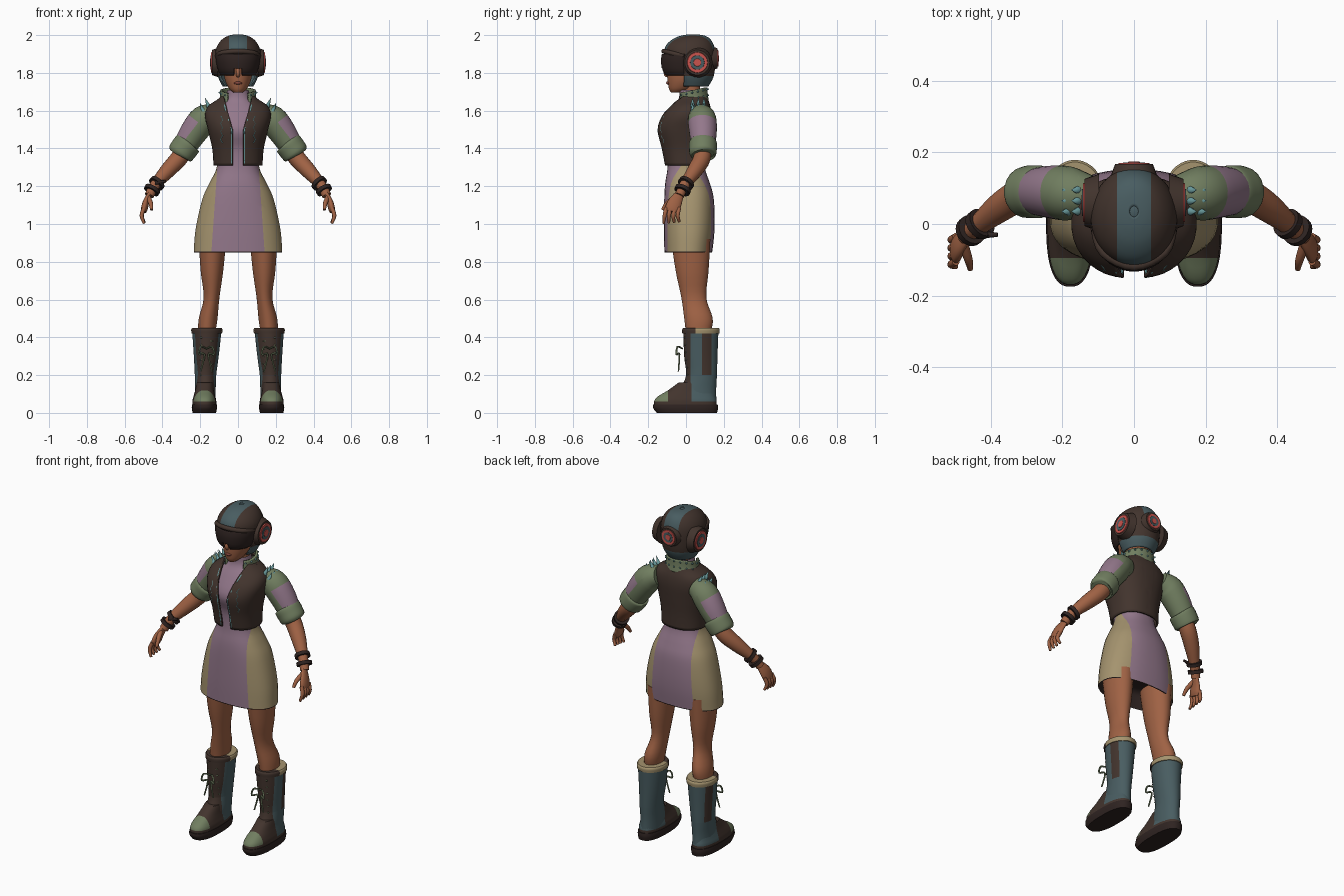
import bpy
import bmesh
from math import cos, sin, pi, copysign
from mathutils import Vector, Matrix
from mathutils.bvhtree import BVHTree

if "Cube" in bpy.data.objects:
    bpy.data.objects.remove(bpy.data.objects["Cube"])


def material(name, red, green, blue):
    mat = bpy.data.materials.new(name)
    color = [(c / 255) ** 2.2 for c in (red, green, blue)] + [1]
    mat.use_nodes = True
    mat.diffuse_color = color
    mat.node_tree.nodes["Principled BSDF"].inputs["Base Color"].default_value = color
    return mat


brown = material("leather brown", 68, 55, 49)
dark = material("dark leather", 50, 40, 38)
teal = material("slate teal", 74, 93, 97)
sage = material("sage green", 112, 125, 96)
pink = material("dusty pink", 146, 119, 138)
tan = material("tan cloth", 163, 146, 110)
skin = material("skin", 158, 98, 70)
red = material("signal red", 200, 84, 78)
metal = material("pale teal metal", 102, 148, 150)
lips = material("lip tint", 130, 72, 62)


def finish(name, bm, mats, rule=None, cuts=(), drop=None, mirror=False, thick=0, tilt=0):
    """Cut clean colour borders, assign materials, shade and link the part."""
    for point, normal in cuts:
        geom = bm.verts[:] + bm.edges[:] + bm.faces[:]
        bmesh.ops.bisect_plane(bm, geom=geom, plane_co=point, plane_no=normal)
    if drop:
        gone = [f for f in bm.faces if drop(f.calc_center_median())]
        bmesh.ops.delete(bm, geom=gone, context='FACES')
    bmesh.ops.recalc_face_normals(bm, faces=bm.faces[:])
    for face in bm.faces:
        if rule:
            face.material_index = int(rule(face.calc_center_median()))
    for vert in bm.verts:
        vert.co.z += tilt * vert.co.y
    mesh = bpy.data.meshes.new(name)
    bm.to_mesh(mesh)
    bm.free()
    obj = bpy.data.objects.new(name, mesh)
    bpy.context.collection.objects.link(obj)
    for mat in mats:
        mesh.materials.append(mat)
    bpy.ops.object.select_all(action='DESELECT')
    obj.select_set(True)
    bpy.context.view_layer.objects.active = obj
    bpy.ops.object.shade_smooth_by_angle(angle=pi / 4)
    if thick:
        shell = obj.modifiers.new("thickness", 'SOLIDIFY')
        shell.thickness, shell.offset = thick, 0
    if mirror:
        obj.modifiers.new("mirror", 'MIRROR')
    return obj


def dense(rows, k=4):
    """Smooth interpolation between profile rows."""
    pad = [rows[0], *rows, rows[-1]]
    out = []
    for four in zip(pad, pad[1:], pad[2:], pad[3:]):
        for t in (i / k for i in range(k)):
            out.append([q + t * (r - p + t * (2 * p - 5 * q + 4 * r - s + t * (3 * (q - r) + s - p))) / 2
                        for p, q, r, s in zip(*four)])
    return out + [rows[-1]]


def loft(name, rings, mats, n, caps, power=1, **options):
    bm = bmesh.new()
    loops = []
    for centre, u, v in rings:
        loop = []
        for i in range(n):
            a = 2 * pi * (i + 0.5) / n
            c, s = (copysign(abs(w) ** power, w) for w in (cos(a), sin(a)))
            loop.append(bm.verts.new(centre + u * c + v * s))
        loops.append(loop)
    for low, high in zip(loops, loops[1:]):
        for i in range(n):
            j = (i + 1) % n
            bm.faces.new((low[i], low[j], high[j], high[i]))
    if caps:
        bm.faces.new(loops[0])
        bm.faces.new(loops[-1])
    return finish(name, bm, mats, **options)


def stack(name, rows, *mats, n=36, caps=True, **options):
    """Level rings; each row is height, half width, front y, back y, centre x."""
    full = [tuple(r) + (0,) * (5 - len(r)) for r in rows]
    rings = [(Vector((x, (f + b) / 2, z)), Vector((w, 0, 0)), Vector((0, (b - f) / 2, 0)))
             for z, w, f, b, x in dense(full)]
    return loft(name, rings, mats, n, caps, **options)


def limb(name, points, *mats, n=16, ref=(1, 0, 0), flat=1, k=4, **options):
    """Tube along a path; each point is x, y, z, radius."""
    path = dense([tuple(p) for p in points], k)
    rings = []
    for i, p in enumerate(path):
        along = Vector(path[min(i + 1, len(path) - 1)][:3]) - Vector(path[max(i - 1, 0)][:3])
        u = along.cross(Vector(ref)).normalized()
        v = along.cross(u).normalized()
        rings.append((Vector(p[:3]), u * p[3], v * p[3] * flat))
    return loft(name, rings, mats, n, True, **options)


def cones(name, spots, r1, r2, depth, mat, n=24, **options):
    """Discs, studs or spikes, each at a centre along an axis."""
    bm = bmesh.new()
    for centre, axis in spots:
        turn = Vector(axis).to_track_quat('Z', 'Y').to_matrix().to_4x4()
        bmesh.ops.create_cone(bm, cap_ends=True, segments=n, radius1=r1, radius2=r2,
                              depth=depth, matrix=Matrix.Translation(centre) @ turn)
    return finish(name, bm, [mat], **options)


def on_front(obj, places, radius):
    """Project x, z places on to the front surface of a part."""
    mesh = obj.data
    tree = BVHTree.FromPolygons([v.co for v in mesh.vertices], [p.vertices for p in mesh.polygons])
    found = [tree.ray_cast(Vector((x, -1, z)), Vector((0, 1, 0)))[0] for x, z in places]
    return [(*p, radius) for p in found if p]


X, Y, Z = Vector((1, 0, 0)), Vector((0, 1, 0)), Vector((0, 0, 1))

# Dress with tan side panels and a dark lining
stack("dress", [(.855, .235, -.115, .14), (.95, .228, -.117, .15), (1.05, .21, -.117, .152),
                (1.15, .183, -.115, .145), (1.22, .15, -.11, .125), (1.3, .113, -.098, .1),
                (1.4, .11, -.1, .1), (1.5, .135, -.13, .11), (1.6, .125, -.08, .11),
                (1.66, .07, -.04, .09), (1.71, .056, -.035, .075)], pink, tan, caps=False, power=.85,
      cuts=[((s * .12, 0, 1.15), (s, 0, .07)) for s in (1, -1)],
      rule=lambda c: abs(c.x) > .12 - .07 * (c.z - 1.15) and c.z < 1.32)
stack("skirt_lining", [(.85, .233, -.113, .138), (.87, .231, -.113, .14), (.95, .2, -.1, .13),
                       (.96, .02, 0, .05)], dark, caps=False, power=.85)

# Open vest
vest = stack("vest", [(1.31, .125, -.108, .115), (1.4, .132, -.125, .118), (1.5, .155, -.147, .126),
                      (1.57, .17, -.125, .13), (1.62, .155, -.085, .125), (1.66, .1, -.05, .112),
                      (1.69, .075, -.035, .1)], brown, caps=False, power=.85, thick=.01,
             cuts=[(X * s * .028, X) for s in (1, -1)] + [((s * .028, 0, 1.5), (s, 0, -.27)) for s in (1, -1)],
             drop=lambda c: c.y < 0 and abs(c.x) < .028 + max(0, .27 * (c.z - 1.5)))
edge = [(.034, 1.32 + .03 * i) for i in range(7)] + [(.05, 1.55), (.065, 1.6), (.072, 1.63)]
limb("front_zips", on_front(vest, edge, .006), metal, n=8, k=2, mirror=True)
pocket = [(.08 + .01 * (i % 2), 1.43 + .02 * i) for i in range(8)]
limb("chest_zips", on_front(vest, pocket, .006), metal, n=8, k=2, mirror=True)

# Studded collar and shoulder spikes
stack("collar", [(1.625, .1, -.04, .115), (1.66, .09, -.045, .11), (1.7, .088, -.045, .108)], sage,
      caps=False, thick=.012, tilt=.22, cuts=[(X * .055, X), (X * -.055, X)],
      drop=lambda c: c.y < 0 and abs(c.x) < .055)
studs = []
for i in range(13):
    a = pi * (i - 2) / 8
    for z in (1.655, 1.688):
        studs.append(((.094 * cos(a), .033 + .08 * sin(a), z), (cos(a), sin(a), 0)))
cones("collar_studs", studs, .009, .003, .016, metal, n=8, tilt=.22)
spikes = [((x, y, 1.81 - x), (.4, 0, 1)) for x in (.165, .192) for y in (.035, .065, .095)]
cones("shoulder_spikes", spikes, .013, 0, .055, metal, n=8, mirror=True)

# Sleeves with a pink outer patch, and rolled cuffs
across, outward = Vector((.61, 0, -.79)), Vector((.79, 0, .61))
start, middle = Vector((.2, 0, 1.53)), Vector((.245, 0, 1.493))
limb("sleeves", [(.12, .08, 1.58, .055), (.18, .085, 1.555, .075), (.235, .09, 1.485, .073),
                 (.285, .09, 1.405, .062)], sage, pink, n=24, mirror=True,
     cuts=[(start, across), (middle, outward)],
     rule=lambda c: (c - start).dot(across) > 0 and (c - middle).dot(outward) > 0)
limb("sleeve_cuffs", [(.258, .09, 1.435, .06), (.264, .09, 1.428, .073), (.285, .09, 1.4, .074),
                      (.306, .088, 1.372, .07), (.31, .088, 1.366, .055)], sage, n=20, mirror=True)

# Arms, hands and bracelets
limb("forearms", [(.27, .09, 1.41, .045), (.315, .083, 1.345, .046), (.375, .045, 1.28, .041),
                  (.44, -.008, 1.205, .028), (.47, -.035, 1.15, .025)], skin, mirror=True)
limb("palms", [(.463, -.03, 1.165, .022), (.485, -.055, 1.12, .036), (.495, -.07, 1.085, .04),
               (.5, -.075, 1.065, .033)], skin, flat=.45, mirror=True)
for i, finger in enumerate(("index", "middle", "ring", "little")):
    y = -.105 + .023 * i
    limb(finger + "_fingers", [(.497, y, 1.085, .011), (.51, y - .008, 1.045, .011),
                               (.497, y - .014 + .005 * i, 1.003 + .003 * i, .007)], skin, n=10, mirror=True)
limb("thumbs", [(.475, -.06, 1.14, .014), (.462, -.1, 1.11, .012), (.457, -.125, 1.075, .008)],
     skin, n=10, mirror=True)
wrist = Vector((.6, -.48, -.65))
cones("bracelets", [((.43, 0, 1.215), wrist), ((.455, -.018, 1.18), wrist + Z * -.4)],
      .043, .043, .02, dark, mirror=True)
cones("bracelet_tag", [((-.41, -.03, 1.222), (1, 0, .2))], .012, .006, .06, dark, n=8)

# Legs
stack("legs", [(.3, .04, .02, .12, .165), (.42, .046, 0, .132, .165), (.5, .05, -.01, .142, .158),
               (.61, .042, -.025, .108, .14), (.75, .06, -.055, .12, .138), (.92, .074, -.08, .13, .135)],
      skin, n=24, mirror=True)

# Boots: shaft with side strap, foot, sole, cuff and laces
boot = stack("boot_shafts", [(.05, .055, -.03, .162, .175), (.12, .055, -.03, .16, .173), (.2, .057, 0, .164, .172),
                             (.3, .066, -.01, .167, .168), (.435, .078, -.015, .172, .165)],
             teal, brown, mirror=True, cuts=[(Y * y, Y) for y in (.025, .085, .135)] + [(Z * .2, Z)],
             rule=lambda c: c.y < .025 or (c.x > .18 and .085 < c.y < .135 and c.z > .2))
stack("boot_feet", [(.03, .063, -.168, .163, .178), (.065, .063, -.168, .162, .178), (.09, .057, -.145, .155, .178),
                    (.12, .05, -.095, .15, .177), (.16, .045, -.04, .15, .175)],
      brown, teal, sage, power=.8, mirror=True, cuts=[(Y * .03, Y), (Y * -.095, Y), (Z * .06, Z)],
      rule=lambda c: 0 if c.z < .06 else 1 if c.y > .03 else 2 if c.y < -.095 else 0)
stack("boot_soles", [(0, .062, -.155, .165, .178), (.025, .067, -.174, .17, .178), (.045, .066, -.174, .168, .178)],
      dark, power=.8, mirror=True)
stack("boot_cuffs", [(.42, .081, -.02, .177, .165), (.44, .083, -.021, .179, .165), (.45, .078, -.015, .173, .165)],
      tan, brown, mirror=True, cuts=[(Y * .05, Y)], rule=lambda c: c.y < .05)
zigzag = [(.167 + .032 * (-1) ** i, .2 + .02 * i) for i in range(11)]
limb("boot_laces", on_front(boot, zigzag, .005), sage, n=8, k=2, ref=Y, mirror=True)
for side in (1, -1):
    limb("lace_bow", [(.167, -.018, .34, .004), (.167 + side * .03, -.045, .35, .005), (.167 + side * .04, -.05, .31, .005),
                      (.167 + side * .01, -.035, .31, .005), (.167 + side * .03, -.04, .22, .004)],
         sage, n=8, ref=Y, mirror=True)

# Neck and face
limb("neck", [(0, .035, 1.62, .05), (0, .03, 1.7, .046), (0, .02, 1.78, .05)], skin)
stack("face", [(1.695, .022, -.078, -.02), (1.715, .046, -.09, .03), (1.755, .067, -.097, .08),
               (1.8, .076, -.1, .1), (1.86, .082, -.1, .1), (1.93, .07, -.08, .09)], skin)
limb("nose", [(0, -.095, 1.835, .008), (0, -.106, 1.805, .012), (0, -.103, 1.788, .011), (0, -.092, 1.783, .006)],
     skin, n=12)
limb("mouth", [(-.024, -.086, 1.745, .002), (0, -.096, 1.747, .009), (.024, -.086, 1.745, .002)], lips, n=10, ref=Z)

# Helmet shell with teal crest and nape, open at the face
stack("helmet", [(1.73, .078, -.04, .115), (1.78, .102, -.07, .142), (1.85, .115, -.1, .152), (1.91, .116, -.112, .152),
                 (1.95, .102, -.098, .142), (1.98, .075, -.06, .122), (1.995, .042, -.018, .092), (2, .012, .02, .05)],
      brown, teal, caps=False, n=40, thick=.008,
      cuts=[(X * .046, X), (X * -.046, X), (Y * -.01, Y), (Z * 1.785, Z), (Z * 1.865, Z), (Z * 1.92, Z)],
      drop=lambda c: c.y < -.01 and c.z < 1.865,
      rule=lambda c: c.z < 1.785 or (abs(c.x) < .046 and c.z > 1.92))
cones("crest_cap", [((0, .035, 1.996), Z)], .03, .02, .008, teal)
stack("visor", [(1.79, .085, -.103, .1), (1.815, .1, -.12, .1), (1.865, .111, -.127, .1), (1.9, .113, -.122, .1)],
      dark, caps=False, thick=.012, cuts=[(X * .02, X), (X * -.02, X), (Z * 1.825, Z), (Y * -.005, Y)],
      drop=lambda c: c.y > -.005 or (abs(c.x) < .02 and c.z < 1.825))
limb("brow_ridge", [(-.112, -.01, 1.89, .01), (-.085, -.08, 1.905, .013), (0, -.118, 1.915, .013),
                    (.085, -.08, 1.905, .013), (.112, -.01, 1.89, .01)], brown, ref=Z, n=12)

# Ear pods and rear lamp: layered discs
ear, rear = Vector((.118, .06, 1.855)), Vector((0, .152, 1.877))
layers = [("housing", .08, .066, .04, 0, brown), ("ring", .055, .053, .006, .022, red),
          ("plate", .039, .037, .006, .024, teal), ("lamp", .022, .02, .006, .026, red)]
for part, r1, r2, depth, lift, mat in layers:
    cones("ear_" + part, [(ear + X * lift, X)], r1, r2, depth, mat, n=32, mirror=True)
    cones("rear_" + part, [(rear + Y * lift * .75, Y)], r1 * .8, r2 * .8, depth * .75, mat, n=32)
